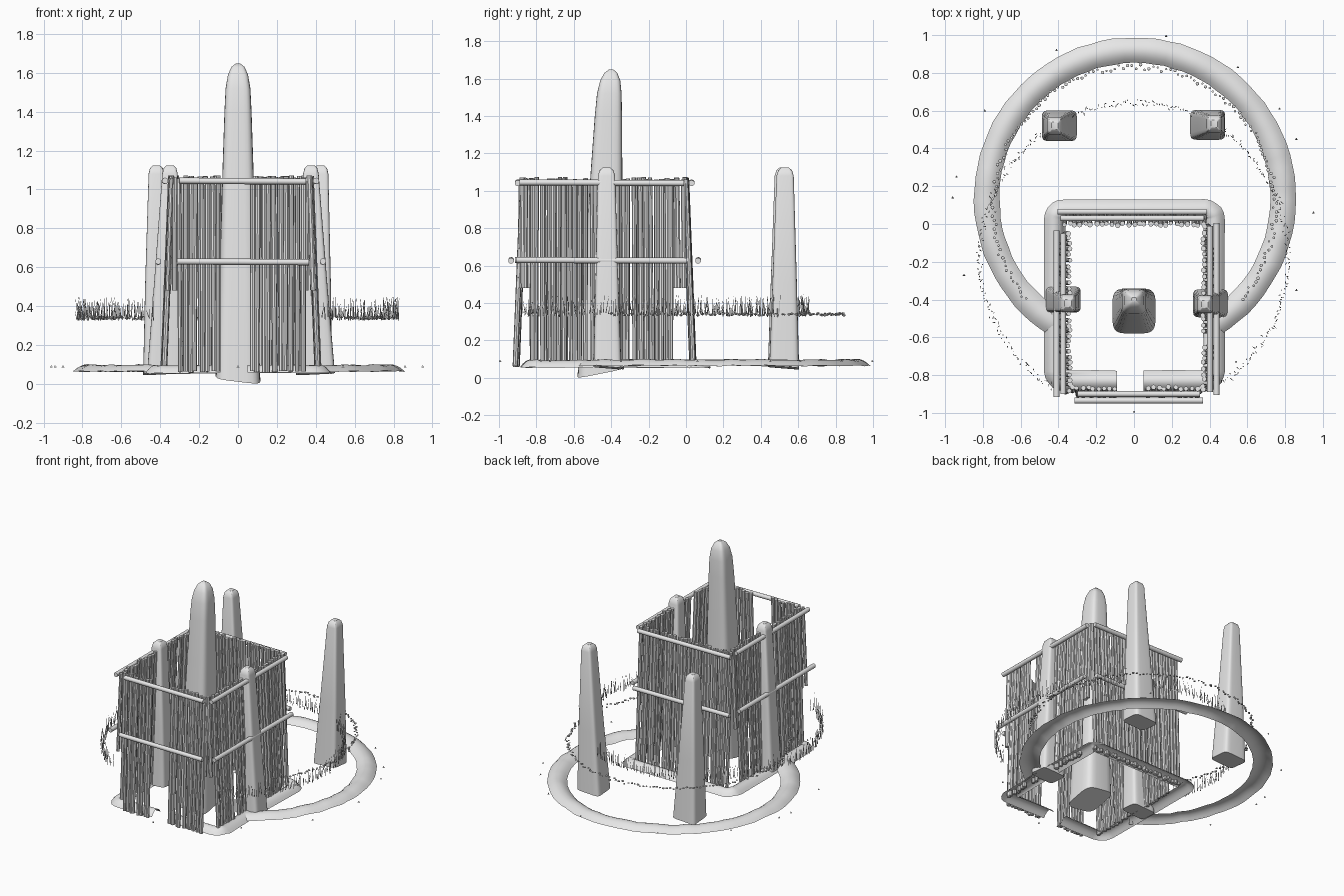
import bpy, bmesh, math, random
from mathutils import Vector, Matrix

random.seed(4)
if "Cube" in bpy.data.objects:
    bpy.data.objects.remove(bpy.data.objects["Cube"])

stone_grey = bpy.data.materials.new("stone_grey")
stone_grey.use_nodes = True
GREY = (0.8, 0.8, 0.8, 1)
stone_grey.diffuse_color = GREY
stone_grey.node_tree.nodes["Principled BSDF"].inputs["Base Color"].default_value = GREY


def finish(bm, name, angle=40, fix_normals=True):
    """Turn a bmesh into a named, shaded object."""
    if fix_normals:
        bmesh.ops.recalc_face_normals(bm, faces=bm.faces)
    mesh = bpy.data.meshes.new(name)
    bm.to_mesh(mesh)
    bm.free()
    mesh.materials.append(stone_grey)
    obj = bpy.data.objects.new(name, mesh)
    bpy.context.collection.objects.link(obj)
    bpy.ops.object.select_all(action='DESELECT')
    obj.select_set(True)
    bpy.context.view_layer.objects.active = obj
    bpy.ops.object.shade_smooth_by_angle(angle=math.radians(angle))
    return obj


def rod(bm, a, b, r, sides=8, tip=1.0):
    """Cylinder or cone between two points."""
    a, b = Vector(a), Vector(b)
    turn = (b - a).to_track_quat('Z', 'Y').to_matrix().to_4x4()
    bmesh.ops.create_cone(bm, cap_ends=True, segments=sides, radius1=r, radius2=r * tip,
                          depth=(b - a).length,
                          matrix=Matrix.Translation((a + b) / 2) @ turn)


def loft(bm, sections, wrap):
    """Skin a list of point sections; returns the vertex rows."""
    rows = [[bm.verts.new(p) for p in s] for s in sections]
    n = len(rows[0])
    for lo, hi in zip(rows, rows[1:]):
        for i in range(n if wrap else n - 1):
            j = (i + 1) % n
            bm.faces.new((lo[i], lo[j], hi[j], hi[i]))
    return rows


def standing_stone(name, levels, tilt=(0, 0), sides=24, power=0.3):
    """Tapered stone from levels of (z, x, y, half width, half depth)."""
    def soft(v):
        return math.copysign(abs(v) ** power, v)
    sections = []
    for k, (z, cx, cy, hx, hy) in enumerate(levels):
        pts = []
        for i in range(sides):
            a = math.tau * (i + 0.5) / sides
            dx, dy = hx * soft(math.cos(a)), hy * soft(math.sin(a))
            slant = dx * tilt[0] + dy * tilt[1] if k == 0 else 0
            pts.append((cx + dx, cy + dy, z + slant))
        sections.append(pts)
    bm = bmesh.new()
    rows = loft(bm, sections, True)
    bm.faces.new(rows[0])
    bm.faces.new(rows[-1])
    finish(bm, name, 35)


# Tall central stone with a domed top and a slanted foot
standing_stone("central_stone", [
    (0.035, 0.0, -0.46, 0.115, 0.12), (0.5, 0.0, -0.445, 0.098, 0.105),
    (1.1, 0.0, -0.425, 0.08, 0.085), (1.4, 0.0, -0.415, 0.07, 0.073),
    (1.52, 0.0, -0.41, 0.064, 0.066), (1.59, 0.0, -0.405, 0.052, 0.054),
    (1.63, 0.0, -0.402, 0.034, 0.035), (1.648, 0.0, -0.40, 0.012, 0.012)],
    tilt=(-0.12, 0.2), power=0.45)

# Four smaller stones: (name, foot x, foot y, top x, top y, half width, half depth)
for name, fx, fy, tx, ty, hx, hy in (
        ("back_right_stone", -0.395, 0.52, -0.42, 0.52, 0.093, 0.082),
        ("back_left_stone", 0.39, 0.525, 0.425, 0.53, 0.093, 0.08),
        ("front_right_stone", -0.375, -0.40, -0.35, -0.42, 0.093, 0.07),
        ("front_left_stone", 0.405, -0.42, 0.375, -0.425, 0.093, 0.075)):
    standing_stone(name, [
        (0.055, fx, fy, hx, hy), (0.5, (fx + tx) / 2, (fy + ty) / 2, hx * 0.76, hy * 0.82),
        (1.08, tx, ty, 0.04, 0.046), (1.11, tx, ty, 0.033, 0.037),
        (1.124, tx, ty, 0.018, 0.02)], tilt=(0.05, -0.08))


def bank(name, path, width, base, height):
    """Low rounded earth shell swept along a path."""
    bm = bmesh.new()
    sections = []
    for i, p in enumerate(path):
        ahead = path[min(i + 1, len(path) - 1)] - path[max(i - 1, 0)]
        side = Vector((ahead.y, -ahead.x)).normalized()
        w = width * (1 + random.uniform(-0.04, 0.04)) / 2
        lift = random.uniform(-0.004, 0.004)
        pts = []
        for k in range(9):
            t = k / 4 - 1
            q = p + side * w * t
            pts.append((q.x, q.y, base + lift + height * (1 - t * t)))
        sections.append(pts)
    loft(bm, sections, False)
    for f in bm.faces:
        f.normal_update()
        if f.normal.z < 0:
            f.normal_flip()
    finish(bm, name, 60, fix_normals=False)


# Round bank, open where it meets the square one
ring = [Vector((0.005 + 0.785 * math.cos(a), 0.135 + 0.785 * math.sin(a)))
        for a in (math.radians(-58 + 296 * i / 72) for i in range(73))]
bank("round_bank", ring, 0.135, 0.065, 0.033)

# Square bank with rounded corners and a front gap
square = [Vector((0.05, -0.83)), Vector((0.2, -0.83))]
R = 0.05
for cx, cy, start in ((0.375, -0.78, -90), (0.375, 0.025, 0),
                      (-0.37, 0.025, 90), (-0.37, -0.78, 180)):
    for i in range(6):
        a = math.radians(start + 18 * i)
        square.append(Vector((cx + R * math.cos(a), cy + R * math.sin(a))))
    if start in (-90, 90):
        square.append(Vector((math.copysign(0.422, cx), -0.38)))
square += [Vector((-0.2, -0.83)), Vector((-0.09, -0.83))]
bank("square_bank", square, 0.11, 0.055, 0.04)


def fence(name, a, b, out, rail_ends, skip=(2, 2), short=0):
    """Leaning posts from a to b, with two rails on the outer side."""
    a, b, out = Vector(a), Vector(b), Vector(out)
    along = (b - a).normalized()
    count = round((b - a).length / 0.029)
    bm = bmesh.new()
    for i in range(count + 1):
        d = (b - a).length * i / count
        if skip[0] < d < skip[1]:
            continue
        stub = i < short or i > count - short
        foot_z = 0.48 if stub else 0.06 + random.uniform(-0.003, 0.008)
        top = a + along * (d + random.uniform(-0.006, 0.006)) + out * random.uniform(-0.008, 0.004)
        lean = 0.02 if stub else 0.04
        foot = top + out * lean + along * random.uniform(-0.008, 0.008)
        rod(bm, (foot.x, foot.y, foot_z),
            (top.x, top.y, 1.065 + random.uniform(-0.01, 0.008)), random.uniform(0.011, 0.0145))
    finish(bm, name + "_posts")
    bm = bmesh.new()
    for z, shift, extra in ((1.045, 0.03, 0), (0.63, 0.065, 0.015)):
        p = a - along * (rail_ends[0] + extra) + out * shift
        q = b + along * (rail_ends[1] + extra) + out * shift
        rod(bm, (p.x, p.y, z), (q.x, q.y, z - 0.004), 0.016, 10)
    finish(bm, name + "_rails")


# Four fence walls; the front one leaves a doorway
fence("front_fence", (-0.33, -0.87), (0.36, -0.87), (0, -1), (-0.03, -0.01), skip=(0.25, 0.39), short=1)
fence("back_fence", (-0.37, 0.0), (0.37, 0.0), (0, 1), (0.02, 0.0))
fence("right_fence", (-0.345, -0.88), (-0.345, -0.05), (-1, 0), (0.02, 0.0), short=2)
fence("left_fence", (0.372, -0.88), (0.372, -0.02), (1, 0), (0.01, 0.01), skip=(0.24, 0.29), short=2)


def on_circle(cx, cy, r, degrees):
    a = math.radians(degrees)
    return cx + r * math.cos(a), cy + r * math.sin(a)


# Ring of pebbles
bm = bmesh.new()
for i in range(150):
    x, y = on_circle(0, 0.085, 0.745 + random.uniform(-0.012, 0.015), -40 + 260 * i / 149)
    bmesh.ops.create_icosphere(
        bm, subdivisions=1, radius=random.uniform(0.006, 0.011),
        matrix=Matrix.Translation((x, y, 0.34 + random.uniform(-0.006, 0.006))) @ Matrix.Diagonal((1, 1, 0.7, 1)))
finish(bm, "pebble_ring")

# Ring of grass blades, open at the front
bm = bmesh.new()
for i in range(330):
    x, y = on_circle(0, -0.17, 0.815 + random.uniform(-0.015, 0.015), -58 + 296 * i / 329)
    tip = (x + random.uniform(-0.015, 0.015), y + random.uniform(-0.015, 0.015),
           random.uniform(0.38, 0.45))
    rod(bm, (x, y, random.uniform(0.325, 0.35)), tip, 0.003, 3, 0.2)
finish(bm, "grass_ring")

# Loose chips scattered outside the bank
bm = bmesh.new()
for x, y in ((0.17, 0.995), (0, -0.995), (-0.41, 0.92), (0.55, 0.83), (0.77, 0.61), (-0.79, 0.6),
             (0.86, 0.45), (0.95, 0.06), (-0.94, 0.25), (-0.96, 0.14), (-0.9, -0.27),
             (0.86, -0.35), (0.54, -0.73)):
    bmesh.ops.create_cone(bm, cap_ends=True, segments=3, radius1=0.008, radius2=0.002, depth=0.01,
                          matrix=Matrix.Translation((x, y, 0.09)))
finish(bm, "loose_chips")
